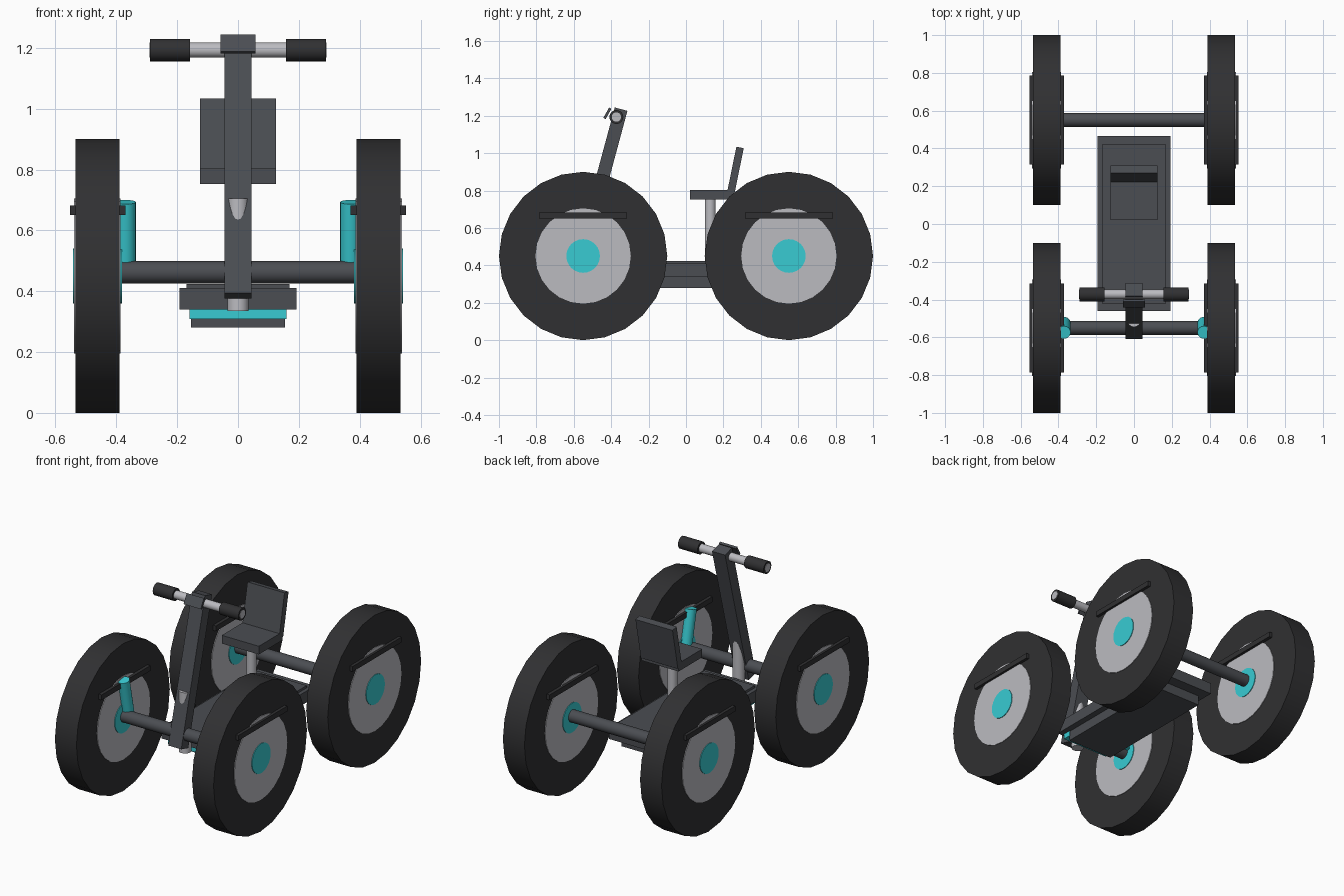
import bpy
from math import atan2
from mathutils import Vector

if "Cube" in bpy.data.objects:
    bpy.data.objects.remove(bpy.data.objects["Cube"])


def material(name, r, g, b):
    m = bpy.data.materials.new(name)
    m.diffuse_color = (r, g, b, 1)
    m.use_nodes = True
    m.node_tree.nodes["Principled BSDF"].inputs["Base Color"].default_value = m.diffuse_color
    return m


CYAN = material("cyan", 0.04, 0.6, 0.65)
RUBBER = material("rubber", 0.03, 0.03, 0.032)
FRAME = material("frame", 0.07, 0.075, 0.085)
METAL = material("metal", 0.5, 0.5, 0.53)


def box(name, lo, hi, mat, tilt=0.0):
    """Box between two corners, optionally tilted about x round its centre."""
    lo, hi = Vector(lo), Vector(hi)
    bpy.ops.mesh.primitive_cube_add(size=1, location=(lo + hi) / 2, rotation=(tilt, 0, 0))
    ob = bpy.context.object
    ob.name = name
    ob.scale = hi - lo
    ob.data.materials.append(mat)
    return ob


def beam(name, start, end, width, thick, mat):
    """Box running from start to end in the y-z plane."""
    a, b = Vector(start), Vector(end)
    d, c = b - a, (a + b) / 2
    half = Vector((width, thick, d.length)) / 2
    return box(name, c - half, c + half, mat, -atan2(d.y, d.z))


def rod(name, start, end, radius, mat, sides=24):
    a, b = Vector(start), Vector(end)
    d = b - a
    bpy.ops.mesh.primitive_cylinder_add(vertices=sides, radius=radius, depth=d.length,
                                        location=(a + b) / 2)
    ob = bpy.context.object
    ob.name = name
    ob.rotation_euler = d.to_track_quat('Z', 'Y').to_euler()
    ob.data.materials.append(mat)
    bpy.ops.object.shade_smooth_by_angle()
    return ob


# Wheels: tyre, disc, hub and a bar across the top of each disc
for end, y in (("front", -0.55), ("rear", 0.55)):
    for side, s in (("left", -1), ("right", 1)):
        tag = f"{end}_{side}"
        for part, x0, x1, r, mat in (("tyre", 0.39, 0.535, 0.45, RUBBER),
                                     ("disc", 0.386, 0.539, 0.255, METAL),
                                     ("hub", 0.382, 0.543, 0.09, CYAN)):
            rod(f"{tag}_{part}", (s * x0, y, 0.45), (s * x1, y, 0.45), r, mat)
        xs = sorted((s * 0.37, s * 0.553))
        box(f"{tag}_wheel_bar", (xs[0], y - 0.235, 0.65), (xs[1], y + 0.235, 0.682), RUBBER)
    rod(f"{end}_axle", (-0.40, y, 0.462), (0.40, y, 0.462), 0.037, FRAME)

# Front shock absorbers
for side, s in (("left", -1), ("right", 1)):
    rod(f"{side}_shock", (s * 0.37, -0.525, 0.46), (s * 0.37, -0.574, 0.693), 0.034, CYAN)

# Deck with top mat, under tray and front light strip
box("deck", (-0.193, -0.46, 0.34), (0.193, 0.467, 0.41), FRAME)
box("deck_mat", (-0.17, -0.42, 0.405), (0.17, 0.42, 0.424), FRAME)
box("under_tray", (-0.155, -0.40, 0.28), (0.155, 0.40, 0.345), FRAME)
box("light_strip", (-0.16, -0.445, 0.308), (0.16, -0.395, 0.342), CYAN)

# Steering column and head tube
beam("steering_column", (0, -0.576, 0.385), (0, -0.347, 1.235), 0.088, 0.07, FRAME)
rod("head_tube", (0, -0.51, 0.335), (0, -0.51, 0.705), 0.035, METAL)

# Handlebar, grips and display
rod("handlebar", (-0.291, -0.372, 1.193), (0.291, -0.372, 1.193), 0.025, METAL)
for side, s in (("left", -1), ("right", 1)):
    rod(f"{side}_grip", (s * 0.157, -0.372, 1.193), (s * 0.289, -0.372, 1.193), 0.037, RUBBER)
beam("display", (0, -0.436, 1.185), (0, -0.405, 1.24), 0.116, 0.014, FRAME)

# Seat
rod("seat_post", (0, 0.13, 0.42), (0, 0.13, 0.76), 0.029, METAL)
box("seat_cushion", (-0.125, 0.022, 0.753), (0.125, 0.25, 0.803), FRAME)
beam("seat_back", (0, 0.237, 0.775), (0, 0.289, 1.03), 0.25, 0.04, FRAME)
